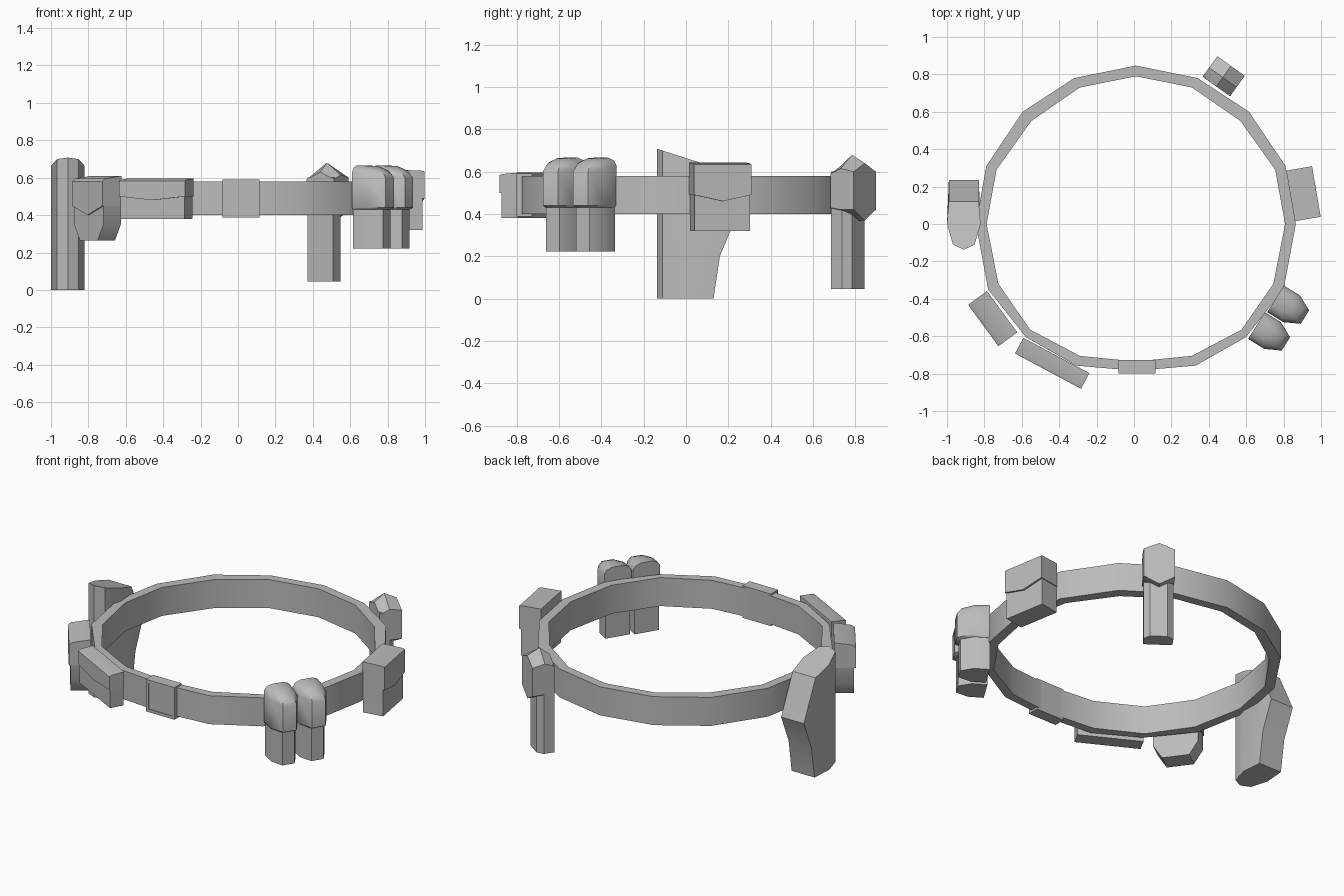
import bpy, bmesh, math
from mathutils import Matrix, Vector

cube = bpy.data.objects.get("Cube")
if cube:
    bpy.data.objects.remove(cube)

grey = bpy.data.materials.new("plain_grey")
grey.use_nodes = True
grey.diffuse_color = (0.5, 0.5, 0.5, 1)
grey.node_tree.nodes["Principled BSDF"].inputs["Base Color"].default_value = (0.5, 0.5, 0.5, 1)


def place(origin, outward):
    """Frame whose local y points away from the belt."""
    n = Vector((*outward, 0)).normalized()
    m = Matrix(((n.y, n.x, 0, origin[0]), (-n.x, n.y, 0, origin[1]),
                (0, 0, 1, 0), (0, 0, 0, 1)))
    return m


def loft(name, rings, frame=Matrix(), closed=False, angle=32):
    """Skin equal-sized rings of points, capped or joined end to end."""
    bm = bmesh.new()
    vs = [[bm.verts.new(frame @ Vector(p)) for p in r] for r in rings]
    k = len(vs[0])
    pairs = list(zip(vs, vs[1:]))
    if closed:
        pairs.append((vs[-1], vs[0]))
    else:
        bm.faces.new(vs[0])
        bm.faces.new(vs[-1])
    for a, b in pairs:
        for i in range(k):
            j = (i + 1) % k
            bm.faces.new((a[i], a[j], b[j], b[i]))
    bmesh.ops.recalc_face_normals(bm, faces=bm.faces)
    mesh = bpy.data.meshes.new(name)
    bm.to_mesh(mesh)
    bm.free()
    mesh.materials.append(grey)
    ob = bpy.data.objects.new(name, mesh)
    bpy.context.collection.objects.link(ob)
    bpy.ops.object.select_all(action='DESELECT')
    ob.select_set(True)
    bpy.context.view_layer.objects.active = ob
    bpy.ops.object.shade_smooth_by_angle(angle=math.radians(angle))
    return ob


def mirrored(half):
    """Close a half outline (x >= 0) by mirroring it across x = 0."""
    return half + [(-x, z) for x, z in reversed(half) if x > 0]


def stand(outline, y, drop=0.0, above=9.0):
    """Upright outline at depth y; points over a height are lowered."""
    return [(x, y, z - drop if z > above else z) for x, z in outline]


# Belt band: flatter at the front than at the back
outer = [(0, .847), (.33, .78), (.605, .6), (.8, .31), (.855, 0),
         (.79, -.35), (.588, -.605), (.32, -.757), (0, -.785)]
inner = [(0, .79), (.3, .73), (.56, .55), (.745, .29), (.798, 0),
         (.735, -.32), (.565, -.565), (.3, -.705), (0, -.735)]
shift = 0.01
loft("belt_band", [[(ox + shift, oy, .4), (ox + shift, oy, .58),
                    (ix + shift, iy, .58), (ix + shift, iy, .4)]
                   for (ox, oy), (ix, iy) in zip(mirrored(outer), mirrored(inner))],
     closed=True, angle=40)

# Buckle with a raised rim
frame = place((.016, -.728), (0, -1))
rim = [(-.1, .387), (.1, .387), (.1, .59), (-.1, .59)]
panel = [(x * .82, .4885 + (z - .4885) * .82) for x, z in rim]
loft("buckle", [stand(rim, 0), stand(rim, .072), stand(panel, .072),
                stand(panel, .068)], frame)


# Flap pouches: body with tapered base under a pointed flap
def pouch(name, origin, outward, hw, depth, top, side, point, waist, base_hw, base, drop):
    f = place(origin, outward)
    body = mirrored([(hw * .97, top - .03), (hw * .97, waist), (base_hw, base)])
    loft(name + "_body", [stand(body, 0), stand(body, depth * .92, drop, waist + .01)], f)
    flap = mirrored([(0, top), (hw, top), (hw, side), (0, point)])
    rings = [stand(flap, 0), stand(flap, depth * .85, drop * .5, side),
             stand(flap, depth, drop, side)]
    loft(name + "_flap", rings, f)


pouch("hip_pouch", (-.705, -.469), (-.806, -.59), .137, .125,
      .61, .45, .4, .35, .08, .265, .03)
pouch("long_pouch", (-.415, -.703), (-.47, -.88), .2, .095,
      .595, .5, .48, .39, .193, .38, .012)
pouch("side_pouch", (.837, .15), (.985, .17), .137, .14,
      .642, .49, .46, .33, .133, .32, .008)


# Paired round-fronted pouches with domed caps
def scoop(w, d, z, lift=0.0):
    return [(x * w, y * d, z + lift * (1 - y)) for x, y in
            [(-1, 0), (-1, .55), (-.5, 1), (.5, 1), (1, .55), (1, 0)]]


for label, origin in (("rear", (.757, -.4)), ("front", (.655, -.543))):
    f = place(origin, (.85, -.53))
    loft(label + "_round_pouch", [scoop(.076, .165, .222), scoop(.076, .165, .5)], f)
    loft(label + "_round_pouch_cap",
         [scoop(.077, .168, .43), scoop(.084, .185, .44), scoop(.084, .185, .6, .03),
          scoop(.07, .155, .638, .015), scoop(.038, .1, .662, .004)], f, angle=45)

# Tall narrow case at the back, chamfered in front, with a gabled cap
f = place((.44, .735), (.58, .81))
section = [(-.085, 0), (-.085, .065), (-.05, .098), (.05, .098), (.085, .065), (.085, 0)]
loft("tall_case", [[(x, y, z) for x, y in section] for z in (.045, .6)], f)


def gable(eave, ridge, side, point):
    return mirrored([(0, ridge), (.09, eave), (.09, side), (0, point)])


loft("tall_case_cap", [stand(gable(.59, .63, .43, .38), 0),
                       stand(gable(.615, .68, .42, .37), .06),
                       stand(gable(.6, .64, .42, .37), .135)], f, angle=20)

# Holster: rounded leading edge, bulge on the trailing side, sloping top
def holster_ring(trail, height):
    half = [(0, -.137), (.058, -.11), (.09, 0), (.08, trail)]
    return [(x - .91, y, height(y)) for x, y in mirrored(half)]


loft("holster", [holster_ring(.13, lambda y: 0), holster_ring(.16, lambda y: .2),
                 holster_ring(.235, lambda y: .38),
                 holster_ring(.12, lambda y: .664 - .32 * y)], angle=25)
